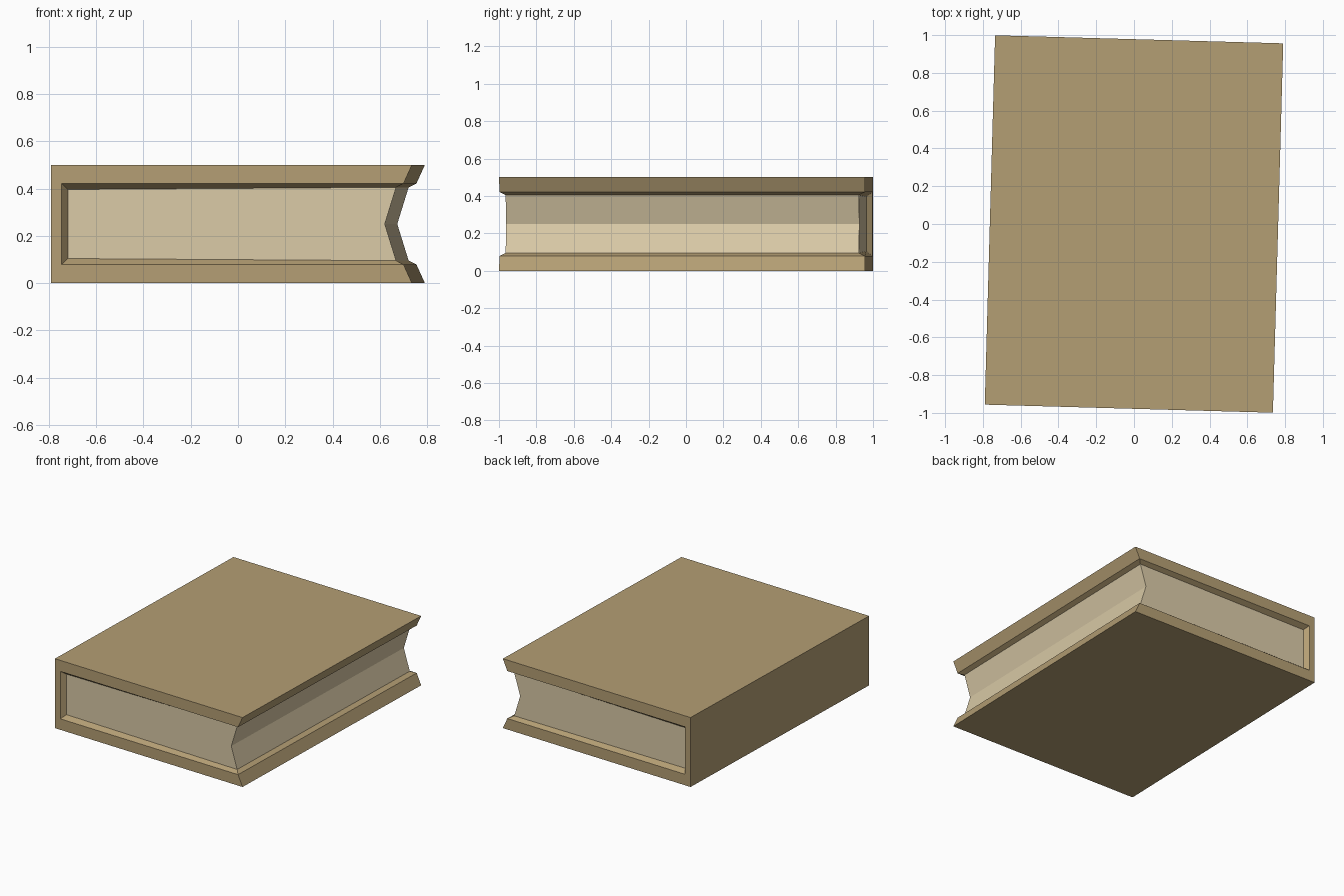
import bpy, bmesh, math

if "Cube" in bpy.data.objects:
    bpy.data.objects.remove(bpy.data.objects["Cube"])

TILT = math.radians(-1.6)   # the book lies slightly turned
END, PAGE_END = 0.978, 0.945  # half lengths of cover and page block


def material(name, rgb):
    m = bpy.data.materials.new(name)
    m.diffuse_color = (*rgb, 1)
    m.use_nodes = True
    m.node_tree.nodes["Principled BSDF"].inputs["Base Color"].default_value = m.diffuse_color
    return m


def ring(bm, profile, y):
    return [bm.verts.new((x, y, z)) for x, z in profile]


def finish(bm, name, mat):
    bmesh.ops.recalc_face_normals(bm, faces=bm.faces)
    me = bpy.data.meshes.new(name)
    bm.to_mesh(me)
    bm.free()
    me.materials.append(mat)
    ob = bpy.data.objects.new(name, me)
    ob.rotation_euler.z = TILT
    bpy.context.collection.objects.link(ob)


# profiles in x, z
outer = [(0.763, 0.5), (-0.763, 0.5), (-0.763, 0), (0.763, 0)]
inner = [(0.727, 0.079), (-0.718, 0.079), (-0.718, 0.421), (0.727, 0.421)]
page = [(0.695, 0.095), (-0.693, 0.104), (-0.693, 0.396), (0.695, 0.405)]

# cover: C-shaped shell with edges sloping in to the pages
bm = bmesh.new()
o = [ring(bm, outer, s * END) for s in (-1, 1)]
i = [ring(bm, inner, s * END) for s in (-1, 1)]
p = [ring(bm, page, s * PAGE_END) for s in (-1, 1)]
for e in (0, 1):
    # flat C end split into top board, spine and bottom board
    bm.faces.new((o[e][0], o[e][1], i[e][2], i[e][3]))
    bm.faces.new((o[e][1], o[e][2], i[e][1], i[e][2]))
    bm.faces.new((o[e][2], o[e][3], i[e][0], i[e][1]))
    for k in range(3):
        bm.faces.new((i[e][k], i[e][k + 1], p[e][k + 1], p[e][k]))
for k in range(3):
    bm.faces.new((o[0][k], o[0][k + 1], o[1][k + 1], o[1][k]))
for k, c in ((0, 3), (3, 0)):
    bm.faces.new((o[0][c], o[1][c], i[1][k], i[0][k]))
    bm.faces.new((i[0][k], i[1][k], p[1][k], p[0][k]))
bmesh.ops.dissolve_limit(bm, angle_limit=0.01, verts=bm.verts, edges=bm.edges)
finish(bm, "cover", material("brown cover", (0.456, 0.342, 0.174)))

# page block with V-shaped fore edge
bm = bmesh.new()
prof = page + [(0.647, 0.25)]
a, b = ring(bm, prof, -PAGE_END), ring(bm, prof, PAGE_END)
bm.faces.new(a)
bm.faces.new(b)
for k in range(5):
    n = (k + 1) % 5
    bm.faces.new((a[k], a[n], b[n], b[k]))
finish(bm, "pages", material("cream paper", (0.701, 0.591, 0.386)))
